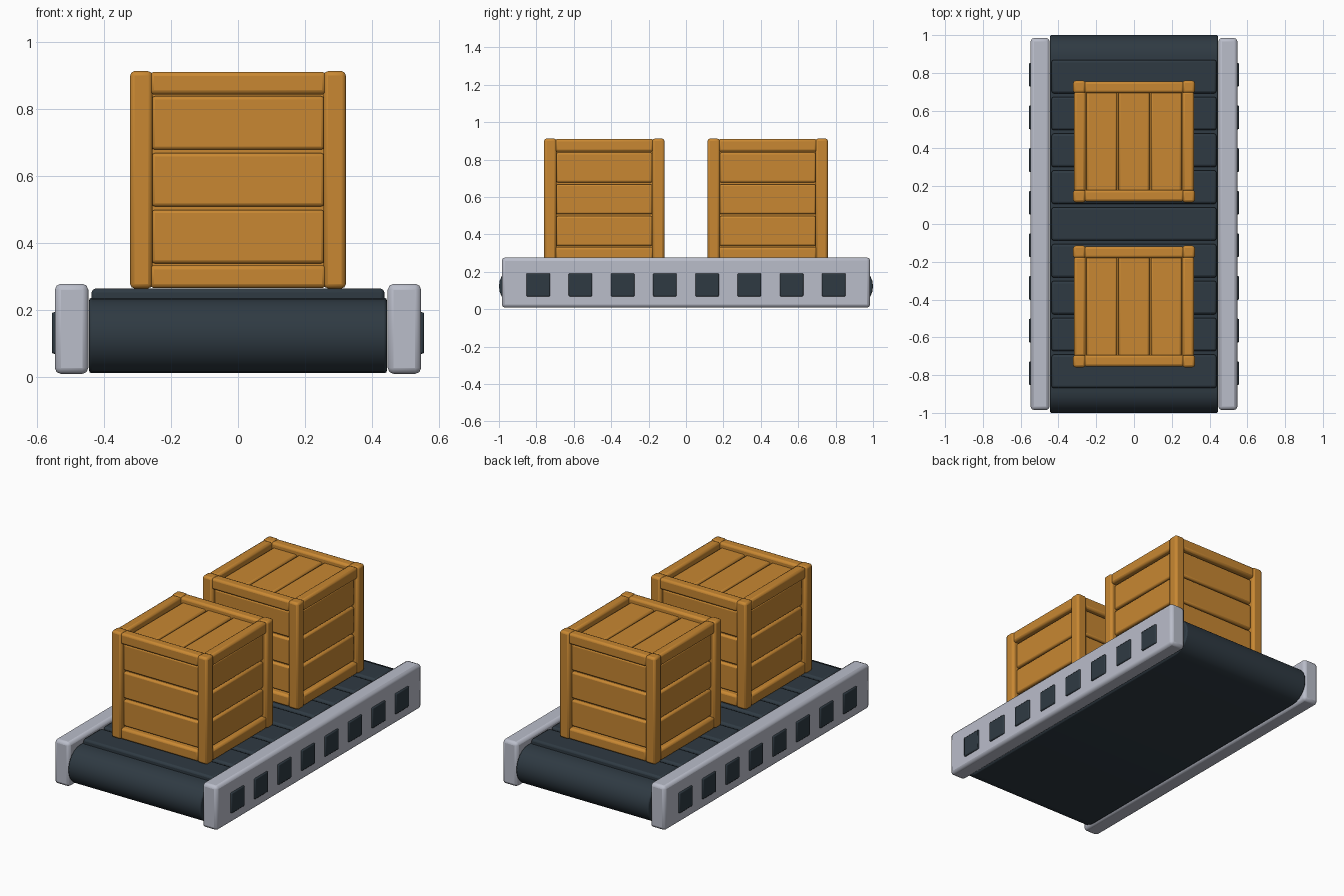
import bpy
import bmesh
import math
from mathutils import Vector

if "Cube" in bpy.data.objects:
    bpy.data.objects.remove(bpy.data.objects["Cube"])


def material(name, rgb):
    m = bpy.data.materials.new(name)
    m.diffuse_color = (*rgb, 1)
    m.use_nodes = True
    m.node_tree.nodes["Principled BSDF"].inputs["Base Color"].default_value = m.diffuse_color
    return m


WOOD = material("orange_wood", (0.58, 0.245, 0.032))
METAL = material("light_grey_metal", (0.49, 0.51, 0.59))
RUBBER = material("dark_rubber", (0.028, 0.042, 0.055))


def finish(bm, name, mat, bevel=0.0, segments=2):
    """Turn a bmesh into a smooth-shaded object with rounded edges."""
    me = bpy.data.meshes.new(name)
    bmesh.ops.recalc_face_normals(bm, faces=bm.faces)
    bm.to_mesh(me)
    bm.free()
    me.materials.append(mat)
    ob = bpy.data.objects.new(name, me)
    bpy.context.collection.objects.link(ob)
    bpy.context.view_layer.objects.active = ob
    ob.select_set(True)
    bpy.ops.object.shade_smooth_by_angle(angle=math.radians(50))
    ob.select_set(False)
    if bevel:
        mod = ob.modifiers.new("rounding", "BEVEL")
        mod.width = bevel
        mod.segments = segments
        mod.limit_method = "ANGLE"
        mod.angle_limit = math.radians(50)
    return ob


def add_box(bm, lo, hi):
    lo, hi = Vector(lo), Vector(hi)
    for v in bmesh.ops.create_cube(bm, size=1)["verts"]:
        v.co = Vector((v.co[i] + 0.5) * (hi[i] - lo[i]) + lo[i] for i in range(3))


def boxes(name, mat, pairs, bevel, segments=2):
    bm = bmesh.new()
    for lo, hi in pairs:
        add_box(bm, lo, hi)
    return finish(bm, name, mat, bevel, segments)


# Belt: a flat loop with half-round ends
R, ZC = 0.1125, 0.1225
bm = bmesh.new()
profile = []
for end in (1, -1):
    for i in range(13):
        a = math.radians(90 - 15 * i) if end == 1 else math.radians(270 - 15 * i)
        profile.append((end * (1 - R) + R * math.cos(a), ZC + R * math.sin(a)))
face = bm.faces.new([bm.verts.new((-0.445, y, z)) for y, z in profile])
ext = bmesh.ops.extrude_face_region(bm, geom=[face])["geom"]
bmesh.ops.translate(bm, vec=(0.89, 0, 0),
                    verts=[g for g in ext if isinstance(g, bmesh.types.BMVert)])
finish(bm, "belt", RUBBER, 0.008)

# Raised slats along the top of the belt
boxes("belt_slats", RUBBER,
      [((-0.437, (i - 4) * 0.195 - 0.088, 0.2), (0.437, (i - 4) * 0.195 + 0.088, 0.263))
       for i in range(9)], 0.012)

# Side rails with a row of dark square panels
for side, s in (("left", -1), ("right", 1)):
    x0, x1 = sorted((s * 0.447, s * 0.547))
    boxes(side + "_rail", METAL, [((x0, -0.985, 0.008), (x1, 0.985, 0.277))], 0.018)
    x0, x1 = sorted((s * 0.53, s * 0.556))
    boxes(side + "_rail_panels", RUBBER,
          [((x0, (i - 3.5) * 0.2257 - 0.063, 0.068), (x1, (i - 3.5) * 0.2257 + 0.063, 0.192))
           for i in range(8)], 0.006)

# Wooden crates
H, T = 0.322, 0.066          # half width, frame thickness
Z0, Z1 = 0.263, 0.912
IN = H - T                   # inner edge of the frame
FACE = H - 0.024             # outer surface of the planks


def crate(prefix, cy):
    def part(name, pairs, bevel):
        moved = [((a[0], a[1] + cy, a[2]), (b[0], b[1] + cy, b[2])) for a, b in pairs]
        boxes(prefix + name, WOOD, moved, bevel)

    def span(s, a, b):
        return sorted((s * a, s * b))

    # Inner core that closes the gaps between planks
    c = H - 0.045
    part("_core", [((-c, -c, Z0 + 0.01), (c, c, Z1 - 0.06))], 0)

    # Corner posts
    posts = []
    for sx in (-1, 1):
        for sy in (-1, 1):
            (xa, xb), (ya, yb) = span(sx, IN, H), span(sy, IN, H)
            posts.append(((xa, ya, Z0), (xb, yb, Z1)))
    part("_corner_posts", posts, 0.013)

    # Top and bottom frame bars, slightly set in from the posts
    bars = []
    e = IN + 0.008
    for za, zb in ((Z0 + 0.001, Z0 + T + 0.004), (Z1 - T - 0.004, Z1 - 0.002)):
        for s in (-1, 1):
            a, b = span(s, IN, H - 0.004)
            bars.append(((-e, a, za), (e, b, zb)))
            bars.append(((a, -e, za), (b, e, zb)))
    part("_frame_bars", bars, 0.013)

    # Three horizontal planks on each side
    planks = []
    pitch = (Z1 - Z0 - 2 * T - 0.008) / 3
    for i in range(3):
        za = Z0 + T + 0.004 + i * pitch + 0.005
        zb = za + pitch - 0.01
        for s in (-1, 1):
            a, b = span(s, c - 0.02, FACE)
            planks.append(((-IN - 0.002, a, za), (IN + 0.002, b, zb)))
            planks.append(((a, -IN - 0.002, za), (b, IN + 0.002, zb)))
    part("_side_planks", planks, 0.01)

    # Three lid planks running front to back
    w = 2 * IN / 3
    part("_lid_planks",
         [((-IN + i * w + 0.004, -IN - 0.01, Z1 - 0.09),
           (-IN + (i + 1) * w - 0.004, IN + 0.01, Z1 - 0.032)) for i in range(3)], 0.01)


crate("front_crate", -0.437)
crate("back_crate", 0.437)
